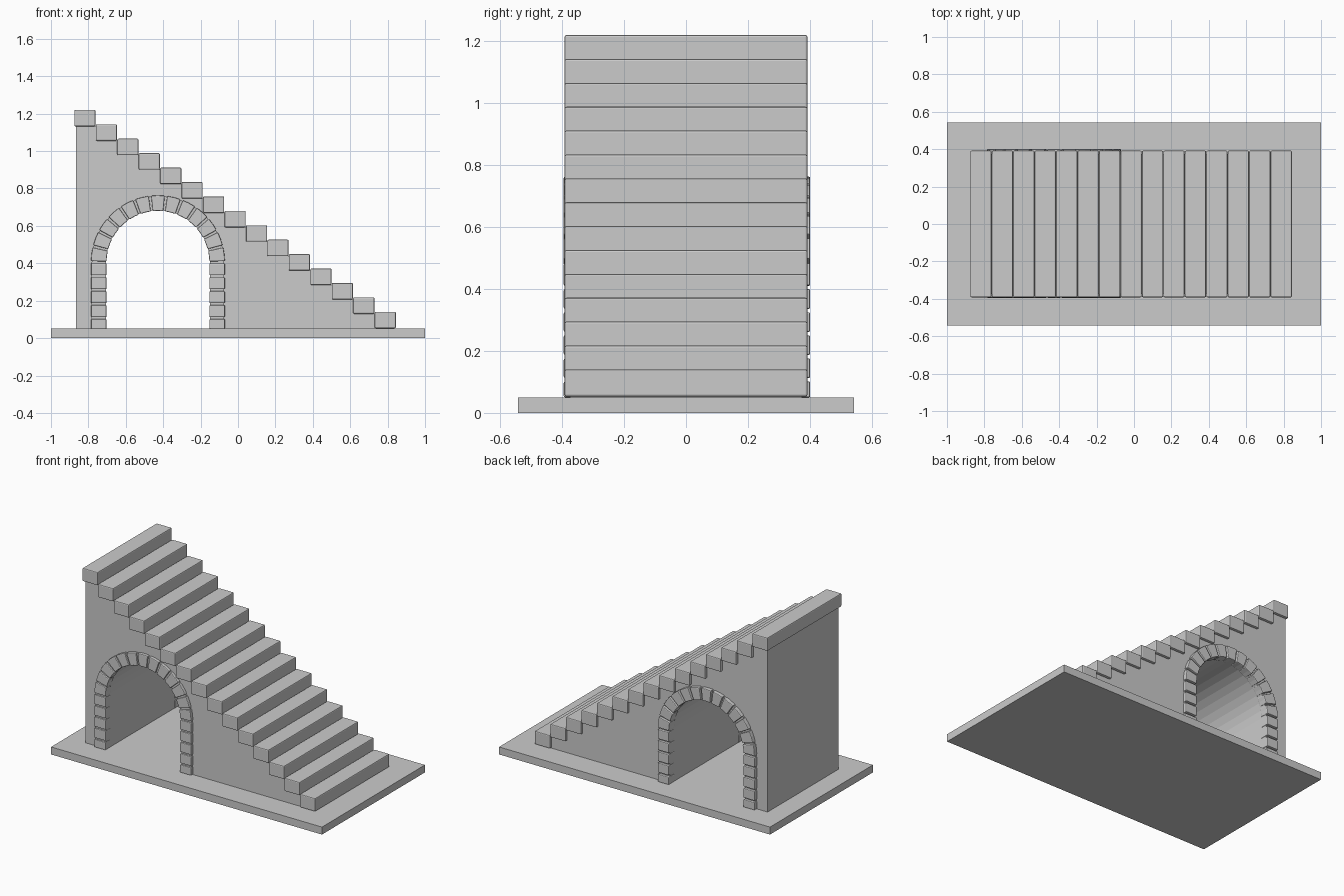
import bpy, bmesh, math

if "Cube" in bpy.data.objects:
    bpy.data.objects.remove(bpy.data.objects["Cube"])

CX, SPRING, BASE = -0.428, 0.405, 0.05      # arch centre, springing height, base top
R_IN, R_OUT = 0.275, 0.358


def finish(name, bm, bevel=0):
    bmesh.ops.recalc_face_normals(bm, faces=bm.faces)
    me = bpy.data.meshes.new(name)
    bm.to_mesh(me)
    bm.free()
    ob = bpy.data.objects.new(name, me)
    bpy.context.collection.objects.link(ob)
    if bevel:
        m = ob.modifiers.new("bevel", 'BEVEL')
        m.width, m.segments, m.limit_method = bevel, 2, 'ANGLE'
    return ob


def prism(bm, pts, y0, y1):
    """Extrude an xz outline between two y positions."""
    a = [bm.verts.new((x, y0, z)) for x, z in pts]
    b = [bm.verts.new((x, y1, z)) for x, z in pts]
    bm.faces.new(a)
    bm.faces.new(b[::-1])
    n = len(pts)
    for i in range(n):
        bm.faces.new((a[i], a[(i + 1) % n], b[(i + 1) % n], b[i]))


def rect(x0, x1, z0, z1):
    return [(x0, z0), (x1, z0), (x1, z1), (x0, z1)]


def arch_line(r, n):
    """Left foot, over the top, to right foot."""
    arc = [(CX - r * math.cos(math.pi * i / n), SPRING + r * math.sin(math.pi * i / n))
           for i in range(n + 1)]
    return [(CX - r, BASE)] + arc + [(CX + r, BASE)]


# base slab
bm = bmesh.new()
prism(bm, rect(-1, 1, 0, BASE), -0.543, 0.543)
finish("base_slab", bm)

# stair body with the tunnel cut into its outline
bm = bmesh.new()
body = [(-0.865, BASE)] + arch_line(R_IN + 0.004, 18) + [
    (0.835, BASE), (0.835, 0.061), (-0.77, 1.139), (-0.77, 1.16), (-0.865, 1.16)]
prism(bm, body, -0.375, 0.375)
finish("stair_body", bm)

# treads
for i in range(15):
    x, top = -0.875 + 0.1147 * i, 1.22 - 0.0771 * i
    bm = bmesh.new()
    prism(bm, rect(x, x + 0.113, top - 0.088, top), -0.392, 0.392)
    finish(f"step_{i + 1}", bm, 0.006)

# arch surrounds on both faces: mortar band plus separate stones
PITCH, GAP, N = 0.0745, 0.011, 13
for side, y_in, y_band, y_out in (("front", -0.34, -0.384, -0.395), ("back", 0.34, 0.384, 0.401)):
    bm = bmesh.new()
    prism(bm, arch_line(R_IN + 0.003, 26) + arch_line(R_OUT - 0.004, 26)[::-1], y_in, y_band)
    finish(f"arch_mortar_{side}", bm)

    bm = bmesh.new()
    # jamb stones, the lowest one cut short by the base
    for k in range(5):
        z1 = SPRING - PITCH * k - GAP / 2
        z0 = max(BASE, z1 - PITCH + GAP)
        for s in (-1, 1):
            prism(bm, rect(CX + s * R_IN, CX + s * R_OUT, z0, z1), y_in, y_out)
    # wedge stones around the curve
    for k in range(N):
        g = 0.075
        t0, t1 = math.pi * (k + g) / N, math.pi * (k + 1 - g) / N
        tm = (t0 + t1) / 2
        pts = [(CX - r * math.cos(t), SPRING + r * math.sin(t))
               for r, t in ((R_IN, t0), (R_OUT, t0), (R_OUT, tm), (R_OUT, t1), (R_IN, t1), (R_IN, tm))]
        prism(bm, pts, y_in, y_out)
    finish(f"arch_stones_{side}", bm, 0.005)
